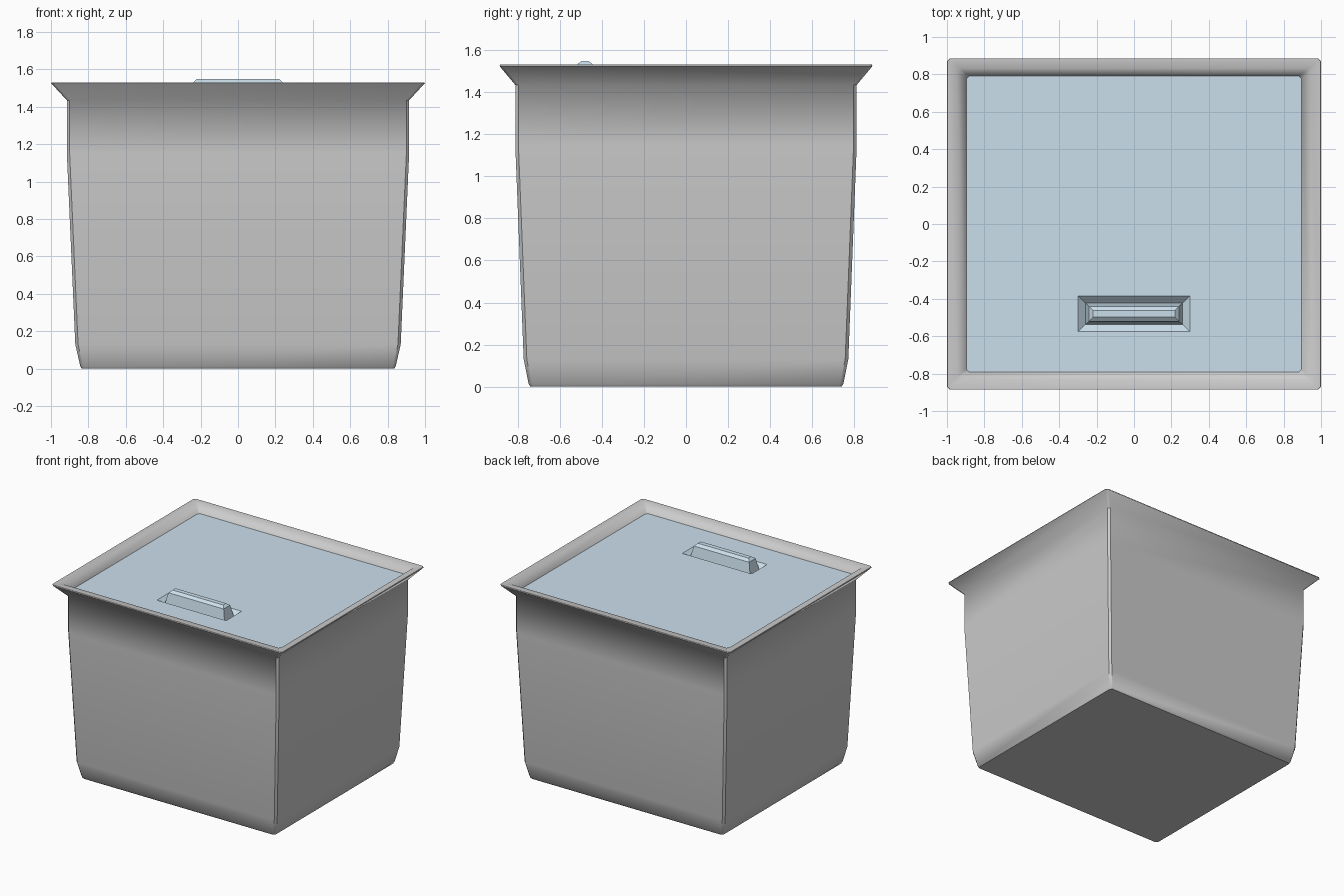
import bpy, bmesh

if "Cube" in bpy.data.objects:
    bpy.data.objects.remove(bpy.data.objects["Cube"])


def loft(name, rings, chamfer=0.0, cy=0.0, smooth=None, color=None):
    """Skin a stack of rectangular rings (half_x, half_y, z[, centre_y]), capping both ends."""
    bm = bmesh.new()
    loops = []
    for ring in rings:
        hx, hy, z = ring[:3]
        oy = ring[3] if len(ring) > 3 else cy
        c = chamfer
        if c:
            pts = [(hx - c, -hy), (hx, -hy + c), (hx, hy - c), (hx - c, hy),
                   (c - hx, hy), (-hx, hy - c), (-hx, c - hy), (c - hx, -hy)]
        else:
            pts = [(hx, -hy), (hx, hy), (-hx, hy), (-hx, -hy)]
        loops.append([bm.verts.new((x, y + oy, z)) for x, y in pts])
    for a, b in zip(loops, loops[1:]):
        n = len(a)
        for i in range(n):
            j = (i + 1) % n
            bm.faces.new((a[i], a[j], b[j], b[i]))
    bm.faces.new(loops[0][::-1])
    bm.faces.new(loops[-1])
    bmesh.ops.recalc_face_normals(bm, faces=bm.faces)
    mesh = bpy.data.meshes.new(name)
    bm.to_mesh(mesh)
    bm.free()
    obj = bpy.data.objects.new(name, mesh)
    bpy.context.collection.objects.link(obj)
    if color:
        mat = bpy.data.materials.new(name + "_colour")
        mat.diffuse_color = color
        mat.use_nodes = True
        mat.node_tree.nodes["Principled BSDF"].inputs["Base Color"].default_value = mat.diffuse_color
        mesh.materials.append(mat)
    if smooth:
        bpy.ops.object.select_all(action='DESELECT')
        obj.select_set(True)
        bpy.context.view_layer.objects.active = obj
        bpy.ops.object.shade_smooth_by_angle(angle=smooth)
    return obj


# Bin shell: outside from the base up to the flared rim, then down the inside
loft("bin_body", [
    (0.835, 0.74, 0.0), (0.843, 0.748, 0.012),
    (0.87, 0.772, 0.13), (0.915, 0.812, 1.15), (0.915, 0.812, 1.435),
    (0.995, 0.885, 1.522), (1.0, 0.886, 1.526), (0.997, 0.884, 1.531),
    (0.948, 0.833, 1.531), (0.895, 0.79, 1.475),
    (0.885, 0.782, 1.43), (0.885, 0.782, 1.15),
    (0.842, 0.744, 0.13), (0.82, 0.725, 0.03),
], chamfer=0.015, smooth=0.75)

# Lid panel with a sunken surround and a raised grip bar
GRIP_Y = -0.48
loft("lid", [
    (0.87, 0.765, 1.41), (0.896, 0.791, 1.477),
    (0.30, 0.096, 1.477, GRIP_Y),    # recess edge
    (0.26, 0.058, 1.44, GRIP_Y),     # recess floor
    (0.24, 0.04, 1.53, GRIP_Y),      # grip sides
    (0.22, 0.018, 1.548, GRIP_Y),    # grip top
], color=(0.6, 0.74, 0.84, 1))
